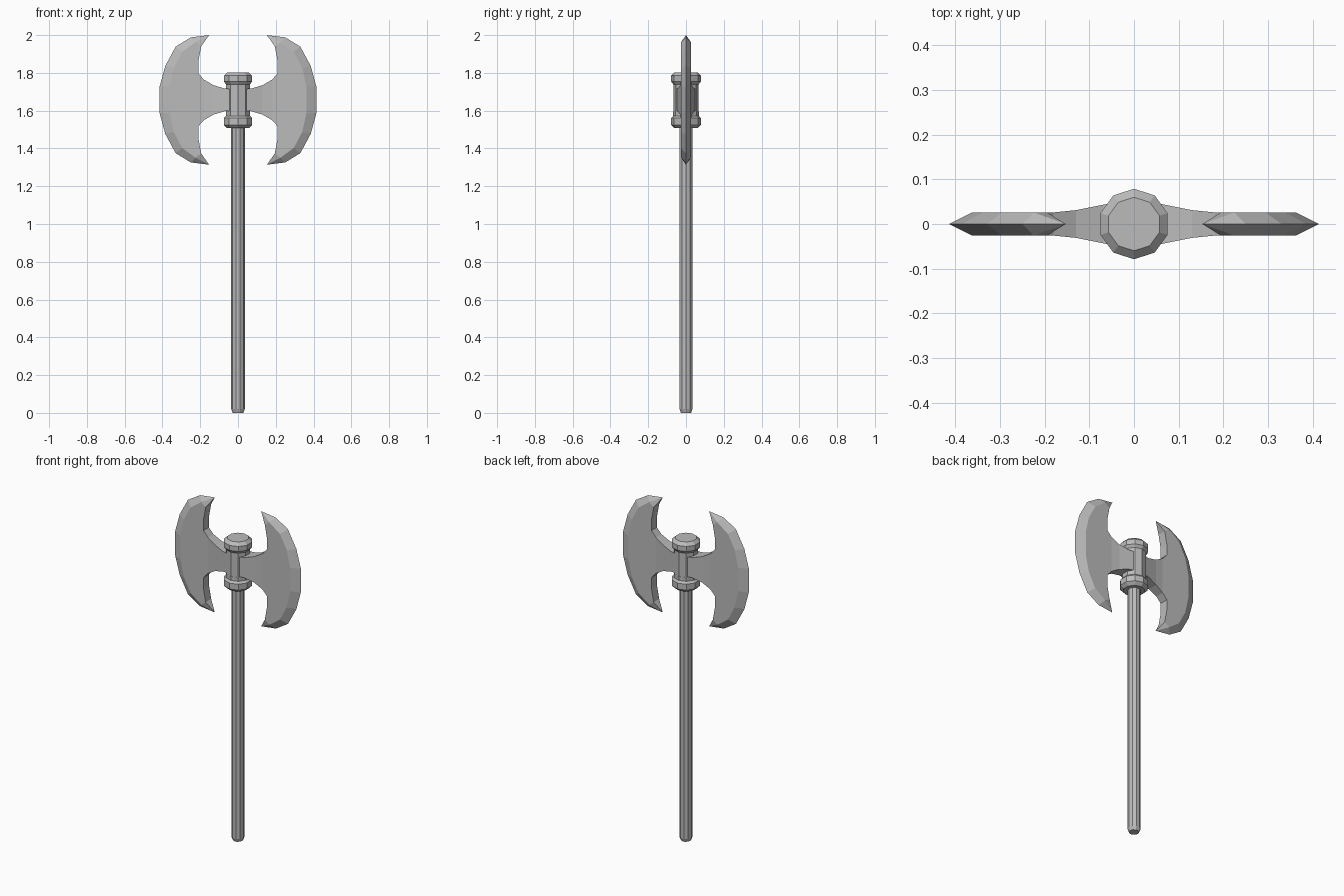
import bpy, bmesh, math

cube = bpy.data.objects.get("Cube")
if cube:
    bpy.data.objects.remove(cube)

steel = bpy.data.materials.new("grey steel")
steel.use_nodes = True
GREY = (0.5, 0.5, 0.5, 1)
steel.diffuse_color = GREY
steel.node_tree.nodes["Principled BSDF"].inputs["Base Color"].default_value = GREY

MID = 1.657  # height of the blade centre line


def finish(name, bm):
    bmesh.ops.remove_doubles(bm, verts=bm.verts[:], dist=0.0005)
    bmesh.ops.recalc_face_normals(bm, faces=bm.faces[:])
    mesh = bpy.data.meshes.new(name)
    bm.to_mesh(mesh)
    bm.free()
    mesh.materials.append(steel)
    obj = bpy.data.objects.new(name, mesh)
    bpy.context.collection.objects.link(obj)


def lathe(name, profile, sides=10, turn=math.pi / 2):
    """Closed turned part from (radius, height) pairs, bottom to top."""
    bm = bmesh.new()
    rings = []
    for r, z in profile:
        angles = [turn + math.tau * i / sides for i in range(sides)]
        rings.append([bm.verts.new((r * math.cos(a), r * math.sin(a), z)) for a in angles])
    for low, high in zip(rings, rings[1:]):
        for i in range(sides):
            j = (i + 1) % sides
            bm.faces.new((low[i], low[j], high[j], high[i]))
    bm.faces.new(rings[0])
    bm.faces.new(rings[-1])
    finish(name, bm)


# Shaft, hub and the two collars
lathe("handle", [(0.028, 0), (0.036, 0.02), (0.036, 1.54)], turn=0)
lathe("hub", [(0.067, 1.56), (0.067, 1.76)])
lathe("upper_collar", [(0.064, 1.735), (0.079, 1.755), (0.079, 1.785), (0.06, 1.803)])
lathe("lower_collar", [(0.06, 1.507), (0.079, 1.525), (0.079, 1.56), (0.068, 1.572), (0.068, 1.595)])

# Blade stations from tip to middle: inner wall, bevel ridge, cutting edge (x, height above MID)
TIP = (0.153, 0.343)
STATIONS = [
    ((0.195, 0.283), (0.225, 0.306), (0.25, 0.331)),
    ((0.210, 0.203), (0.295, 0.255), (0.33, 0.282)),
    ((0.210, 0.140), (0.340, 0.170), (0.385, 0.180)),
    ((0.180, 0.107), (0.362, 0.070), (0.415, 0.070)),
]
# Neck stations from blade to hub: x, half height, half thickness
NECK = [(0.180, 0.107, 0.026), (0.130, 0.078, 0.031), (0.070, 0.060, 0.043), (0.035, 0.058, 0.050)]
THICK = 0.026


def blade(name, side):
    bm = bmesh.new()

    def face(*points):
        verts = [bm.verts.new((side * x, y, MID + z)) for x, y, z in points]
        bm.faces.new(verts)

    for up in (1, -1):
        def p(point, y):
            return point[0], y, up * point[1]

        for y in (-THICK, THICK):
            # Tip, flat cheek and sharpened bevel
            inner, ridge, edge = STATIONS[0]
            tip = p(TIP, 0)
            face(tip, p(inner, y), p(ridge, y))
            face(tip, p(ridge, y), p(edge, 0))
            for a, b in zip(STATIONS, STATIONS[1:]):
                face(p(a[0], y), p(b[0], y), p(b[1], y), p(a[1], y))
                face(p(a[1], y), p(b[1], y), p(b[2], 0), p(a[2], 0))
        # Concave inner wall
        face(p(TIP, 0), p(inner, -THICK), p(inner, THICK))
        for a, b in zip(STATIONS, STATIONS[1:]):
            face(p(a[0], -THICK), p(b[0], -THICK), p(b[0], THICK), p(a[0], THICK))
        # Neck top and bottom
        for (x0, h0, t0), (x1, h1, t1) in zip(NECK, NECK[1:]):
            face((x0, -t0, up * h0), (x1, -t1, up * h1), (x1, t1, up * h1), (x0, t0, up * h0))

    # Middle of the blade and neck sides
    inner, ridge, edge = STATIONS[-1]
    for s in (-1, 1):
        y = s * THICK
        (xi, zi), (xr, zr), (xe, ze) = inner, ridge, edge
        face((xi, y, zi), (xr, y, zr), (xr, y, -zr), (xi, y, -zi))
        face((xr, y, zr), (xe, 0, ze), (xe, 0, -ze), (xr, y, -zr))
        for (x0, h0, t0), (x1, h1, t1) in zip(NECK, NECK[1:]):
            face((x0, s * t0, h0), (x1, s * t1, h1), (x1, s * t1, -h1), (x0, s * t0, -h0))
    x, h, t = NECK[-1]
    face((x, -t, h), (x, t, h), (x, t, -h), (x, -t, -h))
    finish(name, bm)


blade("left_blade", 1)
blade("right_blade", -1)
